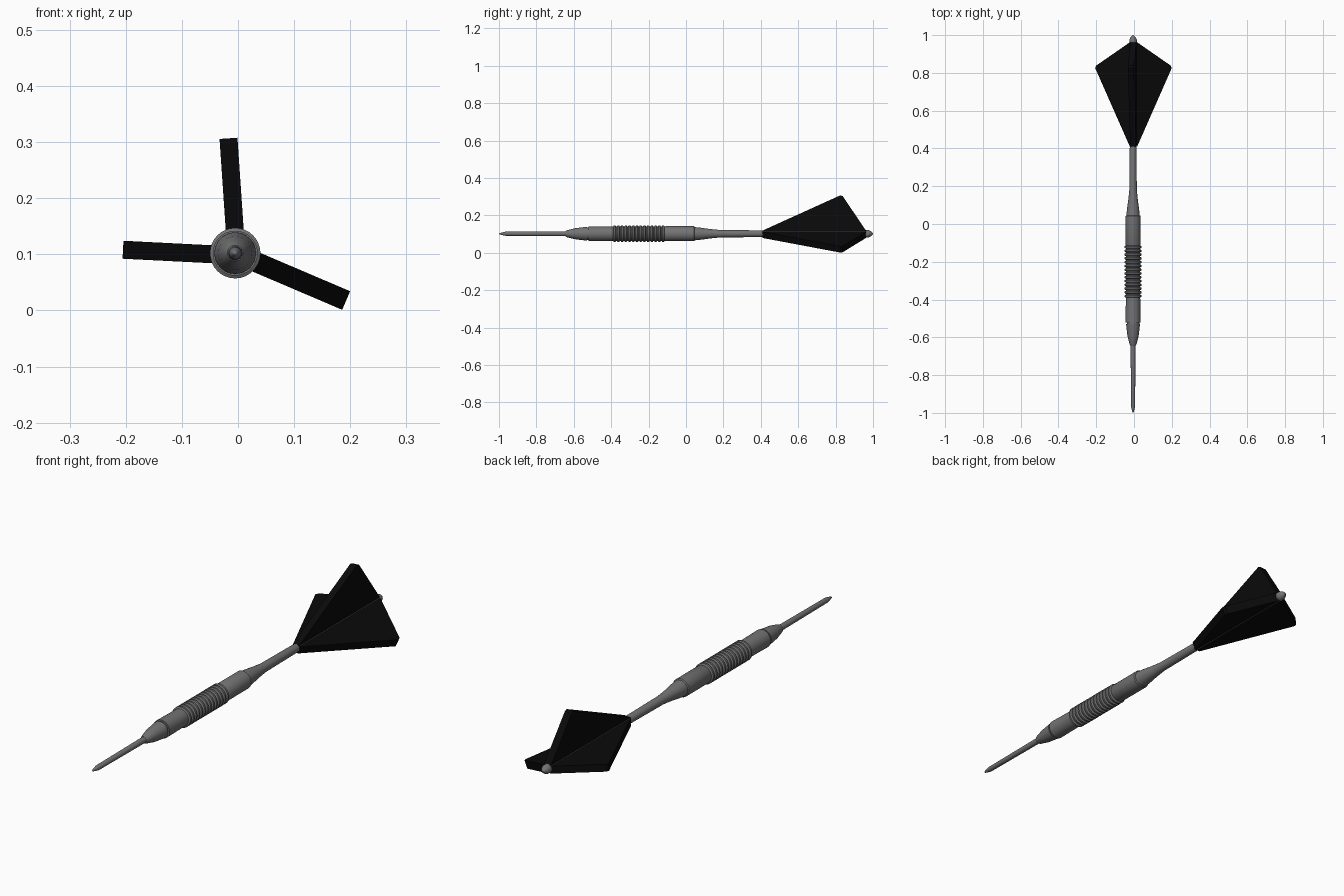
import bpy, bmesh, math
from mathutils import Vector, Matrix

AXIS = Vector((-0.005, 0, 0.102))

cube = bpy.data.objects.get("Cube")
if cube:
    bpy.data.objects.remove(cube, do_unlink=True)


def material(name, value):
    mat = bpy.data.materials.new(name)
    mat.use_nodes = True
    color = (value, value, value, 1)
    mat.diffuse_color = color
    mat.node_tree.nodes["Principled BSDF"].inputs["Base Color"].default_value = color
    return mat


steel = material("steel grey", 0.17)
black = material("flight black", 0.003)


def finish(name, bm, mat, smooth=True):
    bmesh.ops.recalc_face_normals(bm, faces=bm.faces)
    mesh = bpy.data.meshes.new(name)
    bm.to_mesh(mesh)
    bm.free()
    mesh.materials.append(mat)
    obj = bpy.data.objects.new(name, mesh)
    bpy.context.collection.objects.link(obj)
    if smooth:
        bpy.ops.object.select_all(action="DESELECT")
        obj.select_set(True)
        bpy.context.view_layer.objects.active = obj
        bpy.ops.object.shade_smooth_by_angle(angle=math.radians(30))
    return obj


def lathe(name, profile, center=AXIS, steps=32):
    """Turn a (y, radius) profile around the long axis."""
    bm = bmesh.new()
    verts = [bm.verts.new(center + Vector((r, y, 0))) for y, r in profile]
    edges = [bm.edges.new(pair) for pair in zip(verts, verts[1:])]
    bmesh.ops.spin(bm, geom=verts + edges, cent=center, axis=(0, 1, 0),
                   angle=math.tau, steps=steps)
    bmesh.ops.remove_doubles(bm, verts=bm.verts, dist=1e-5)
    return finish(name, bm, steel)


# Point and nose cone
lathe("point", [(-1, 0), (-0.995, 0.004), (-0.965, 0.011), (-0.63, 0.013), (-0.63, 0)])
lathe("nose_cone", [(-0.645, 0), (-0.645, 0.014), (-0.635, 0.019), (-0.59, 0.03),
                    (-0.53, 0.037), (-0.53, 0)])

# Barrel with a collar groove and a ridged grip
barrel = [(-0.535, 0), (-0.535, 0.033), (-0.522, 0.033), (-0.522, 0.04)]
ridges, start, end = 14, -0.39, -0.11
pitch = (end - start) / ridges
for i in range(ridges):
    y = start + i * pitch
    barrel += [(y, 0.038), (y + pitch * 0.2, 0.045),
               (y + pitch * 0.6, 0.045), (y + pitch * 0.8, 0.038)]
barrel += [(end, 0.04), (0.042, 0.04), (0.046, 0.036), (0.046, 0)]
lathe("barrel", barrel)

# Stem and tail nub
lathe("stem", [(0.04, 0), (0.04, 0.036), (0.08, 0.032), (0.13, 0.025), (0.18, 0.02),
               (0.4, 0.018), (0.425, 0.014), (0.96, 0.012), (0.96, 0)])
lathe("tail_nub", [(0.95, 0), (0.95, 0.014), (0.962, 0.02), (0.975, 0.02),
                   (0.988, 0.014), (1, 0.003), (1, 0)], steps=16)

# Flights: angle, reach, half thickness, sideways shift
FLIGHTS = [("top_flight", 93.9, 0.205, 0.016, -0.002),
           ("right_flight", 177.1, 0.2, 0.016, 0.004),
           ("left_flight", -23.1, 0.215, 0.018, 0)]


def frame(angle):
    a = math.radians(angle)
    return Vector((math.cos(a), 0, math.sin(a))), Vector((-math.sin(a), 0, math.cos(a)))


for name, angle, reach, half, shift in FLIGHTS:
    out, side = frame(angle)
    outline = [(0, 0.41), (0.016, 0.41), (reach - 0.005, 0.815), (reach, 0.825),
               (reach - 0.005, 0.838), (0.016, 0.962), (0, 0.962)]
    bm = bmesh.new()
    rings = [[bm.verts.new(AXIS + out * r + side * (shift + s) + Vector((0, y, 0)))
              for r, y in outline] for s in (-half, half)]
    for ring in rings:
        bm.faces.new(ring)
    for i in range(len(outline)):
        j = (i + 1) % len(outline)
        bm.faces.new((rings[0][i], rings[0][j], rings[1][j], rings[1][i]))
    finish(name, bm, black, smooth=False)

# Fine steel seams where neighbouring flights meet
for k, (name, angle, reach, half, shift) in enumerate(FLIGHTS):
    _, next_angle, _, next_half, next_shift = FLIGHTS[(k + 1) % 3]
    n1, n2 = frame(angle)[1], frame(next_angle)[1]
    solve = Matrix(((n1.x, n1.z), (n2.x, n2.z))).inverted()
    corner = solve @ Vector((shift + half, next_shift - next_half))
    lathe(name + "_seam", [(0.412, 0), (0.412, 0.0015), (0.96, 0.0015), (0.96, 0)],
          AXIS + Vector((corner.x, 0, corner.y)), 6)
